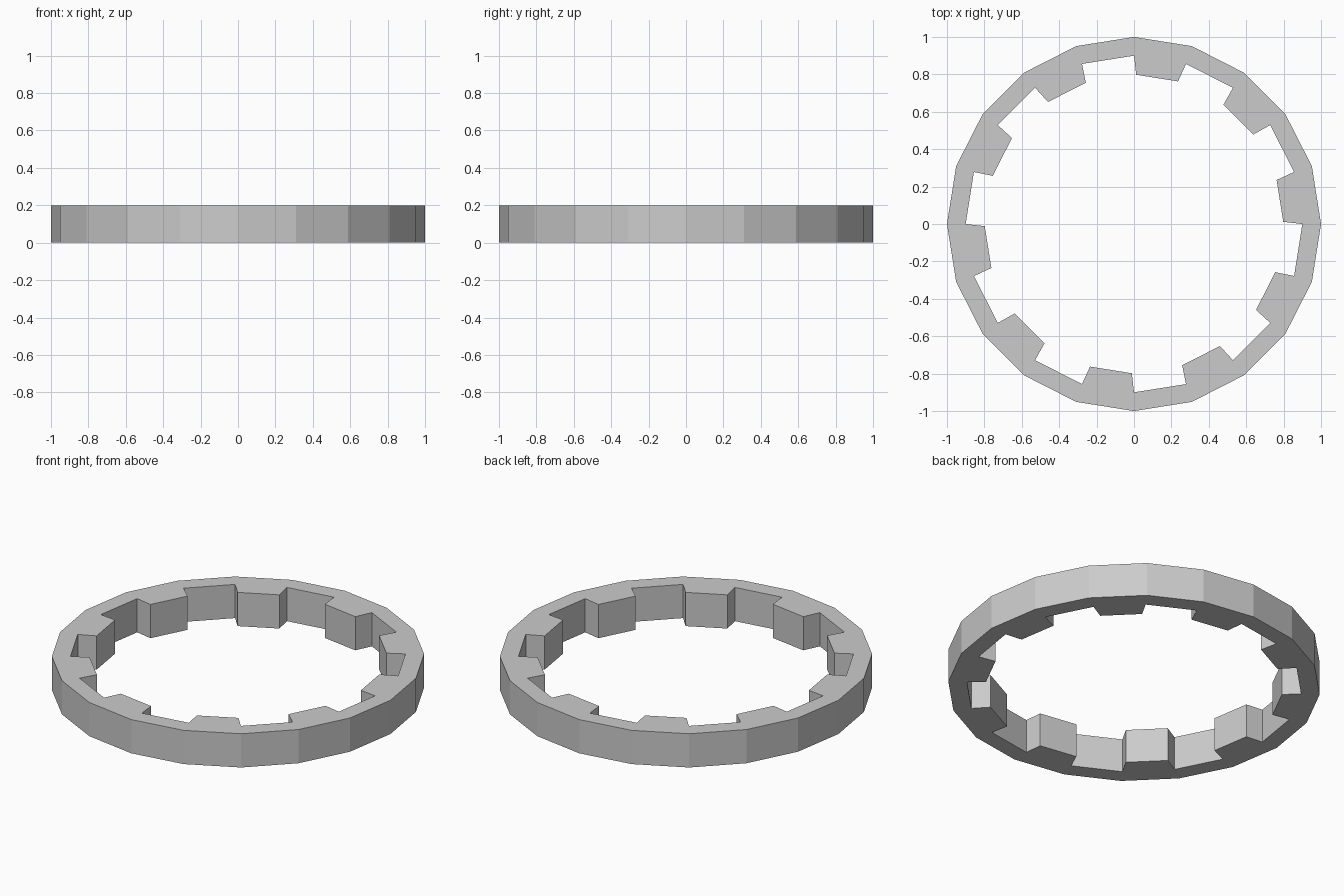
import bpy, bmesh
from math import cos, sin, radians

if "Cube" in bpy.data.objects:
    bpy.data.objects.remove(bpy.data.objects["Cube"])

SIDES = 20
HEIGHT = 0.2
STEP = 360 / SIDES


def polar(r, deg):
    return (r * cos(radians(deg)), r * sin(radians(deg)))


bm = bmesh.new()


def prism_walls(loop):
    """Bottom and top vertex for each point of a plan-view loop."""
    return [(bm.verts.new((x, y, 0)), bm.verts.new((x, y, HEIGHT))) for x, y in loop]


outer = prism_walls([polar(1.0, i * STEP) for i in range(SIDES)])
inner = prism_walls([polar(0.9, i * STEP) for i in range(SIDES)])

for i in range(SIDES):
    j = (i + 1) % SIDES
    o0, o1, n0, n1 = outer[i], outer[j], inner[i], inner[j]

    # outer wall, top and bottom of the ring
    bm.faces.new((o0[0], o1[0], o1[1], o0[1]))
    bm.faces.new((o0[1], o1[1], n1[1], n0[1]))
    bm.faces.new((o1[0], o0[0], n0[0], n1[0]))

    # inner wall: a tapered tooth on every second side
    path = [n0, n1]
    if i % 2 == 0:
        a = i * STEP
        t0, t1 = prism_walls([polar(0.798, a + 0.85), polar(0.798, a + STEP - 0.85)])
        path = [n0, t0, t1, n1]
        bm.faces.new((n0[1], n1[1], t1[1], t0[1]))
        bm.faces.new((n1[0], n0[0], t0[0], t1[0]))
    for p, q in zip(path, path[1:]):
        bm.faces.new((q[0], p[0], p[1], q[1]))

bmesh.ops.recalc_face_normals(bm, faces=bm.faces)
mesh = bpy.data.meshes.new("toothed_ring")
bm.to_mesh(mesh)
bm.free()
bpy.context.collection.objects.link(bpy.data.objects.new("toothed_ring", mesh))
